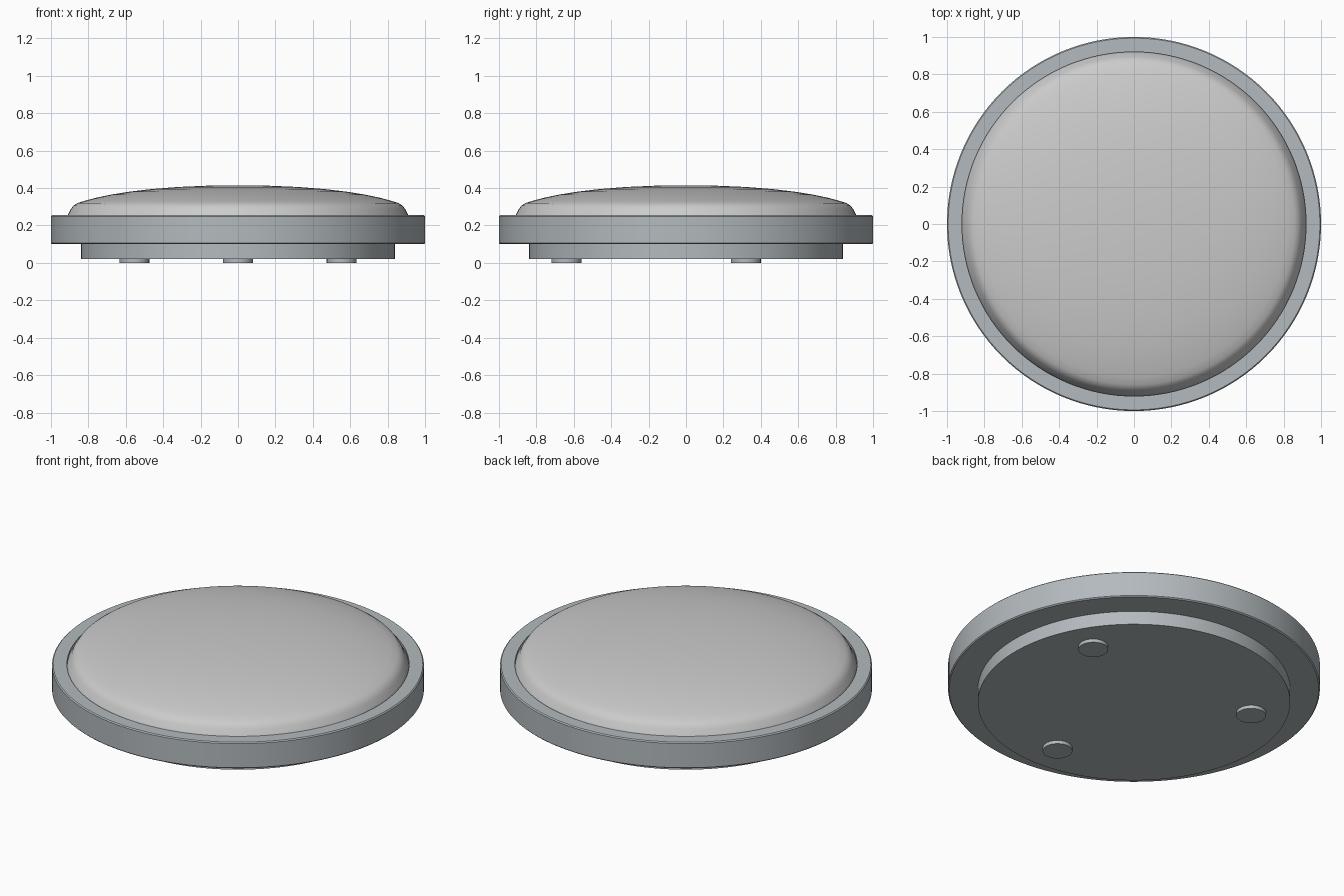
import bpy, bmesh
from math import cos, sin, pi, radians

if "Cube" in bpy.data.objects:
    bpy.data.objects.remove(bpy.data.objects["Cube"])

SEGMENTS = 128

metal = bpy.data.materials.new("grey_metal")
metal.diffuse_color = (0.45, 0.49, 0.51, 1)
metal.use_nodes = True
metal.node_tree.nodes["Principled BSDF"].inputs["Base Color"].default_value = metal.diffuse_color


def lathe(name, profile, closed=False, at=(0, 0, 0), segments=SEGMENTS, material=None):
    """Turn an (r, z) profile around the z axis."""
    bm = bmesh.new()
    verts = [bm.verts.new((r, 0, z)) for r, z in profile]
    pairs = list(zip(verts, verts[1:]))
    if closed:
        pairs.append((verts[-1], verts[0]))
    edges = [bm.edges.new(p) for p in pairs]
    bmesh.ops.spin(bm, geom=verts + edges, cent=(0, 0, 0), axis=(0, 0, 1),
                   angle=2 * pi, steps=segments, use_merge=True)
    bmesh.ops.remove_doubles(bm, verts=bm.verts, dist=1e-5)
    bmesh.ops.recalc_face_normals(bm, faces=bm.faces)
    mesh = bpy.data.meshes.new(name)
    bm.to_mesh(mesh)
    bm.free()
    obj = bpy.data.objects.new(name, mesh)
    obj.location = at
    bpy.context.collection.objects.link(obj)
    if material:
        mesh.materials.append(material)
    bpy.ops.object.select_all(action='DESELECT')
    obj.select_set(True)
    bpy.context.view_layer.objects.active = obj
    bpy.ops.object.shade_smooth_by_angle(angle=radians(30))
    return obj


def disc(r, z0, z1):
    return [(0, z0), (r, z0), (r, z1), (0, z1)]


# Outer rim with slightly eased edges
b = 0.006
lathe("rim", [(0.82, 0.10), (1 - b, 0.10), (1, 0.10 + b), (1, 0.255 - b),
              (1 - b, 0.255), (0.92, 0.255), (0.92, 0.235), (0.82, 0.235)],
      closed=True, material=metal)

# Mounting base under the rim
lathe("base", disc(0.84, 0.02, 0.12), material=metal)

# Shallow domed diffuser with a rounded shoulder
lathe("diffuser", [(0, 0.235), (0.92, 0.235), (0.918, 0.245), (0.907, 0.262),
                   (0.895, 0.287), (0.88, 0.306), (0.86, 0.319), (0.82, 0.332),
                   (0.76, 0.348), (0.68, 0.365), (0.58, 0.381), (0.46, 0.395),
                   (0.32, 0.406), (0.16, 0.413), (0, 0.415)])

# Three feet
for i in range(3):
    a = radians(-90 + 120 * i)
    lathe(f"foot_{i + 1}", disc(0.08, 0, 0.03), at=(0.64 * cos(a), 0.64 * sin(a), 0),
          segments=48, material=metal)
